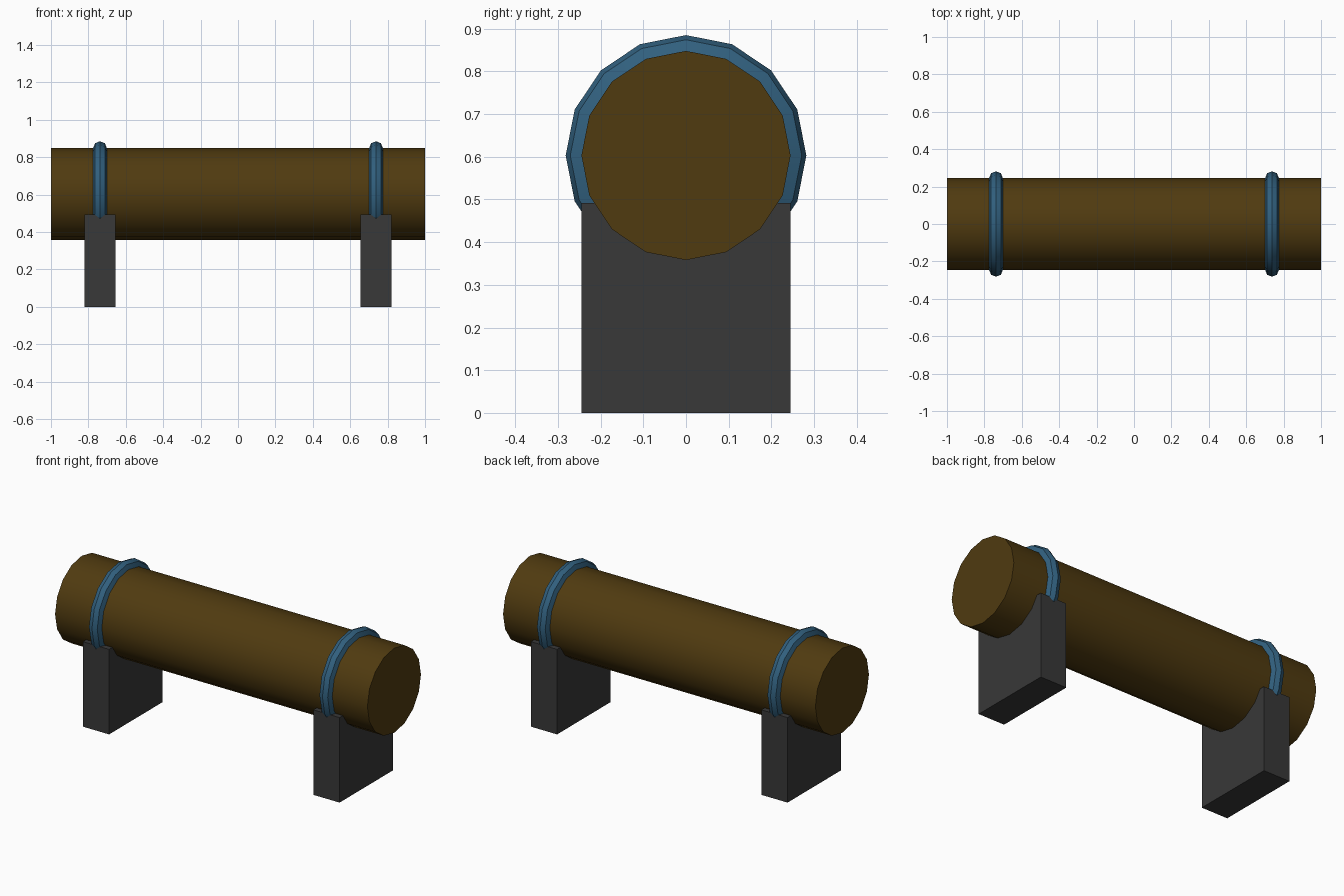
import bpy, math

if "Cube" in bpy.data.objects:
    bpy.data.objects.remove(bpy.data.objects["Cube"])

CENTRE_Z = 0.603
RADIUS = 0.245


def material(name, rgb):
    m = bpy.data.materials.new(name)
    m.diffuse_color = (*rgb, 1)
    m.use_nodes = True
    m.node_tree.nodes["Principled BSDF"].inputs["Base Color"].default_value = m.diffuse_color
    return m


brown = material("dark brown", (0.08, 0.043, 0.005))
blue = material("steel blue", (0.031, 0.117, 0.21))
grey = material("dark grey", (0.04, 0.04, 0.04))


def finish(name, mat, smooth=False):
    o = bpy.context.object
    o.name = name
    o.data.materials.append(mat)
    if smooth:
        bpy.ops.object.shade_smooth_by_angle(angle=math.radians(30))
    return o


# Horizontal 16-sided pipe
bpy.ops.mesh.primitive_cylinder_add(vertices=16, radius=RADIUS, depth=2,
                                    location=(0, 0, CENTRE_Z),
                                    rotation=(0, math.pi / 2, 0))
finish("pipe", brown, True)

for side, x in (("left", -0.738), ("right", 0.738)):
    # Clamp ring around the pipe
    bpy.ops.mesh.primitive_torus_add(major_segments=16, minor_segments=8,
                                     major_radius=RADIUS, minor_radius=0.037,
                                     location=(x, 0, CENTRE_Z),
                                     rotation=(0, math.pi / 2, 0))
    finish(side + "_clamp_ring", blue, True)

    # Support block cradling the pipe
    bpy.ops.mesh.primitive_cube_add(size=1, location=(x, 0, 0.246))
    block = finish(side + "_support", grey)
    block.scale = (0.168, 2 * RADIUS, 0.492)
